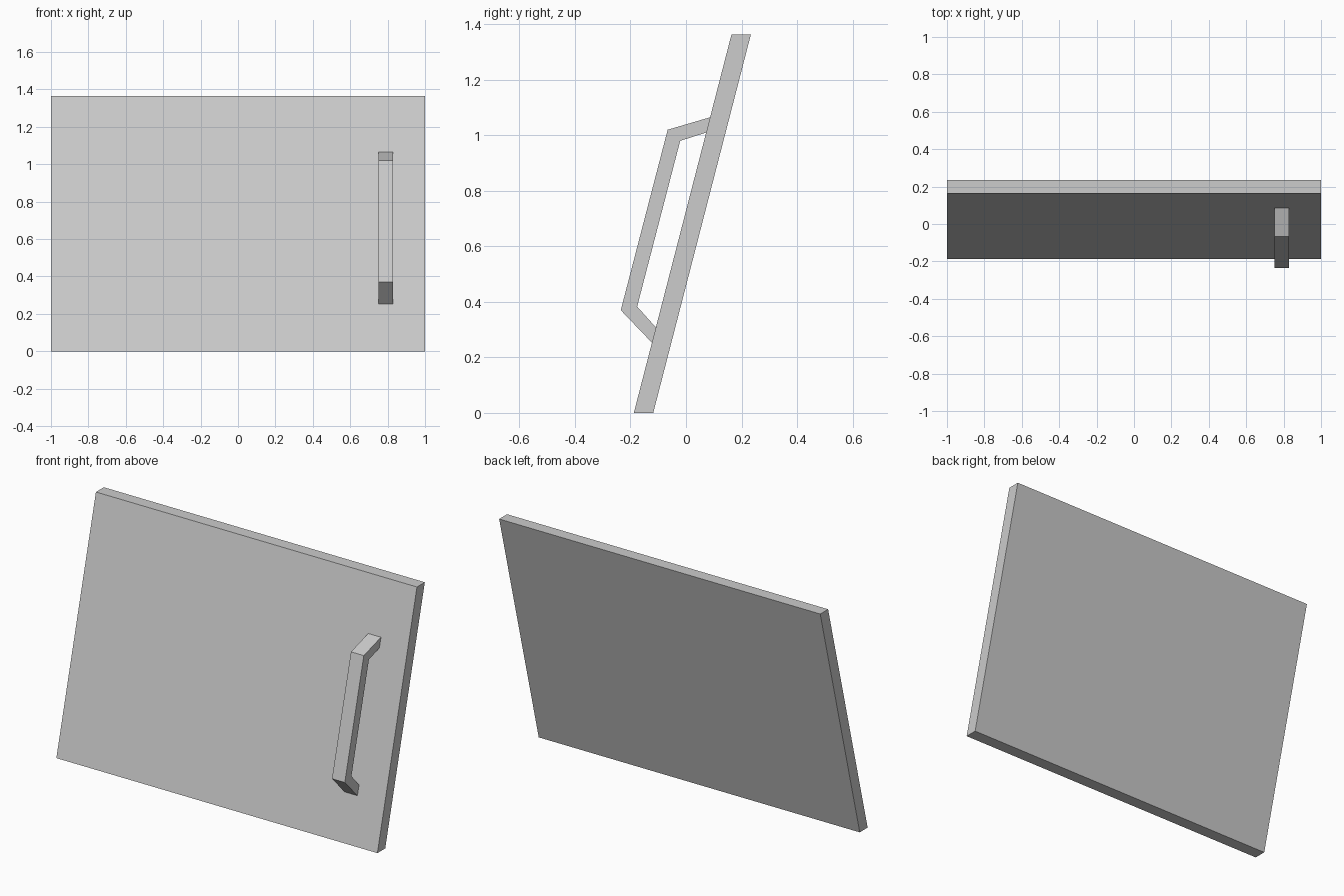
import bpy
import bmesh

cube = bpy.data.objects.get("Cube")
if cube:
    bpy.data.objects.remove(cube, do_unlink=True)

# Single grey finish
grey = bpy.data.materials.new("light_grey")
grey.use_nodes = True
colour = (0.604, 0.604, 0.604, 1.0)
grey.diffuse_color = colour
grey.node_tree.nodes["Principled BSDF"].inputs["Base Color"].default_value = colour


def extrude_profile(name, profile, x_min, x_max):
    """Extrude a side profile of (y, z) points along x."""
    bm = bmesh.new()
    side = bm.faces.new([bm.verts.new((x_min, y, z)) for y, z in profile])
    moved = bmesh.ops.extrude_face_region(bm, geom=[side], use_keep_orig=True)["geom"]
    verts = [v for v in moved if isinstance(v, bmesh.types.BMVert)]
    bmesh.ops.translate(bm, verts=verts, vec=(x_max - x_min, 0, 0))
    bmesh.ops.recalc_face_normals(bm, faces=bm.faces[:])
    mesh = bpy.data.meshes.new(name)
    bm.to_mesh(mesh)
    bm.free()
    mesh.materials.append(grey)
    obj = bpy.data.objects.new(name, mesh)
    bpy.context.collection.objects.link(obj)
    return obj


# Leaning door panel
HEIGHT, THICK, BOTTOM, TOP = 1.364, 0.07, -0.188, 0.164
extrude_profile("door_panel", [(BOTTOM, 0), (BOTTOM + THICK, 0),
                               (TOP + THICK, HEIGHT), (TOP, HEIGHT)], -1, 1)


def on_panel(z):
    """Point on the front face of the panel at height z."""
    return (BOTTOM + (TOP - BOTTOM) * z / HEIGHT, z)


# Bent bar handle, its ends flush with the panel face
outer = [on_panel(0.253), (-0.235, 0.37), (-0.066, 1.02), on_panel(1.065)]
inner = [on_panel(1.01), (-0.021, 0.98), (-0.176, 0.383), on_panel(0.308)]
extrude_profile("handle", outer + inner, 0.75, 0.83)
